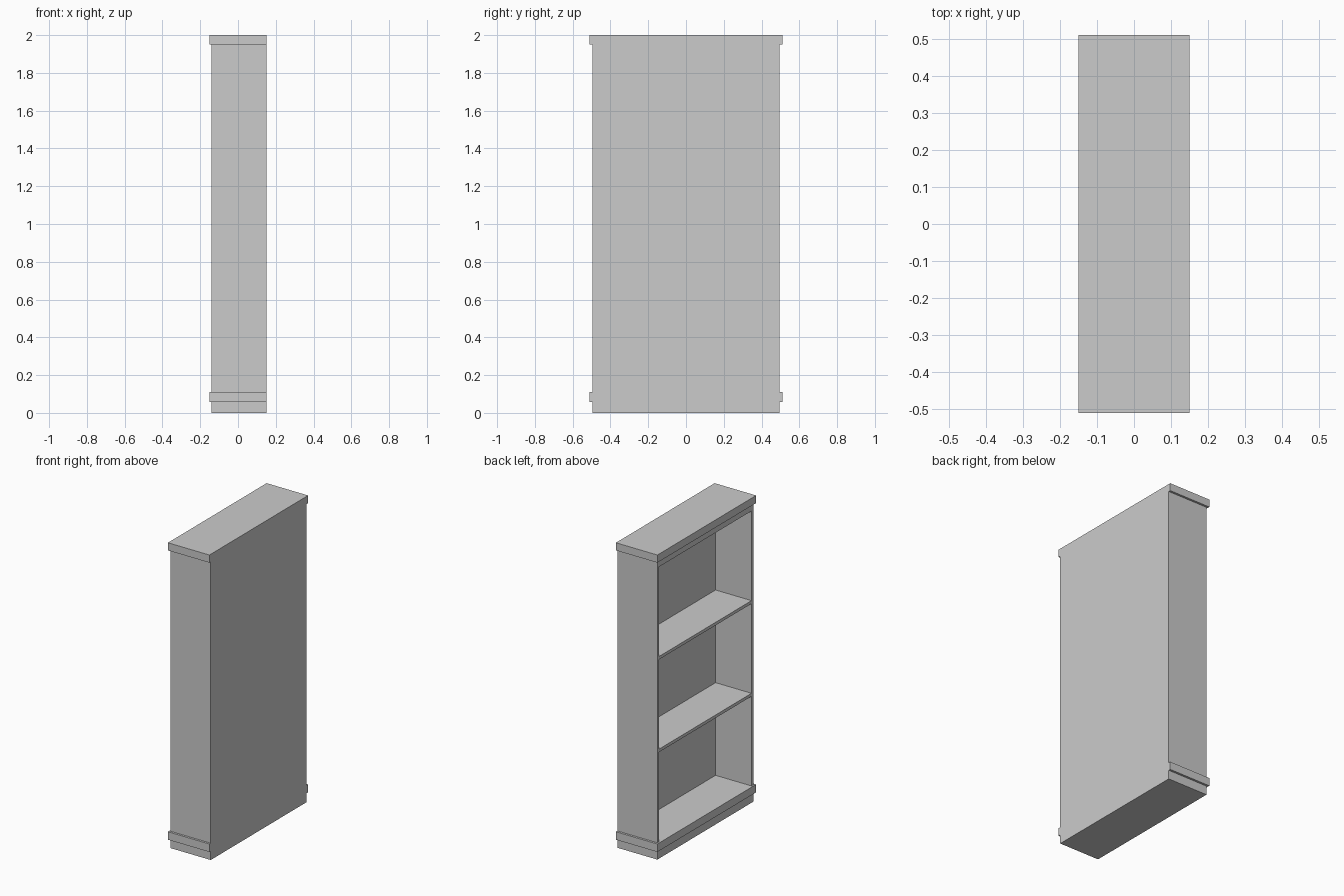
import bpy

if "Cube" in bpy.data.objects:
    bpy.data.objects.remove(bpy.data.objects["Cube"])

wood = bpy.data.materials.new("plain_grey")
wood.diffuse_color = (0.6, 0.6, 0.6, 1)
wood.use_nodes = True
wood.node_tree.nodes["Principled BSDF"].inputs["Base Color"].default_value = wood.diffuse_color


def board(name, x, y, z):
    """Box from (min, max) ranges on each axis."""
    bpy.ops.mesh.primitive_cube_add(size=1)
    ob = bpy.context.object
    ob.name = name
    for i, (lo, hi) in enumerate((x, y, z)):
        for v in ob.data.vertices:
            v.co[i] = lo if v.co[i] < 0 else hi
    ob.data.materials.append(wood)
    return ob


FRONT, BACK = -0.14, 0.15      # open side faces -x
INNER_BACK = 0.12
HALF, INNER = 0.496, 0.477     # half widths outside and inside the panels
BASE, CAP = 0.11, 1.95

# plinth, base moulding and top cap
board("plinth", (FRONT, BACK), (-HALF, HALF), (0, 0.058))
board("base_moulding", (-0.15, BACK), (-0.51, 0.51), (0.058, BASE))
board("top_cap", (-0.15, BACK), (-0.51, 0.51), (CAP, 2.0))

# side panels and back panel
for side, s in (("left", 1), ("right", -1)):
    board(side + "_side_panel", (FRONT, BACK), sorted((s * INNER, s * HALF)), (BASE, CAP))
board("back_panel", (INNER_BACK, BACK), (-INNER, INNER), (BASE, CAP))

# rail under the cap
board("top_rail", (FRONT, INNER_BACK), (-INNER, INNER), (1.908, CAP))

# two shelves, evenly spaced
for i in (1, 2):
    top = BASE + 0.606 * i
    board(f"shelf_{i}", (FRONT, INNER_BACK), (-INNER, INNER), (top - 0.02, top))
